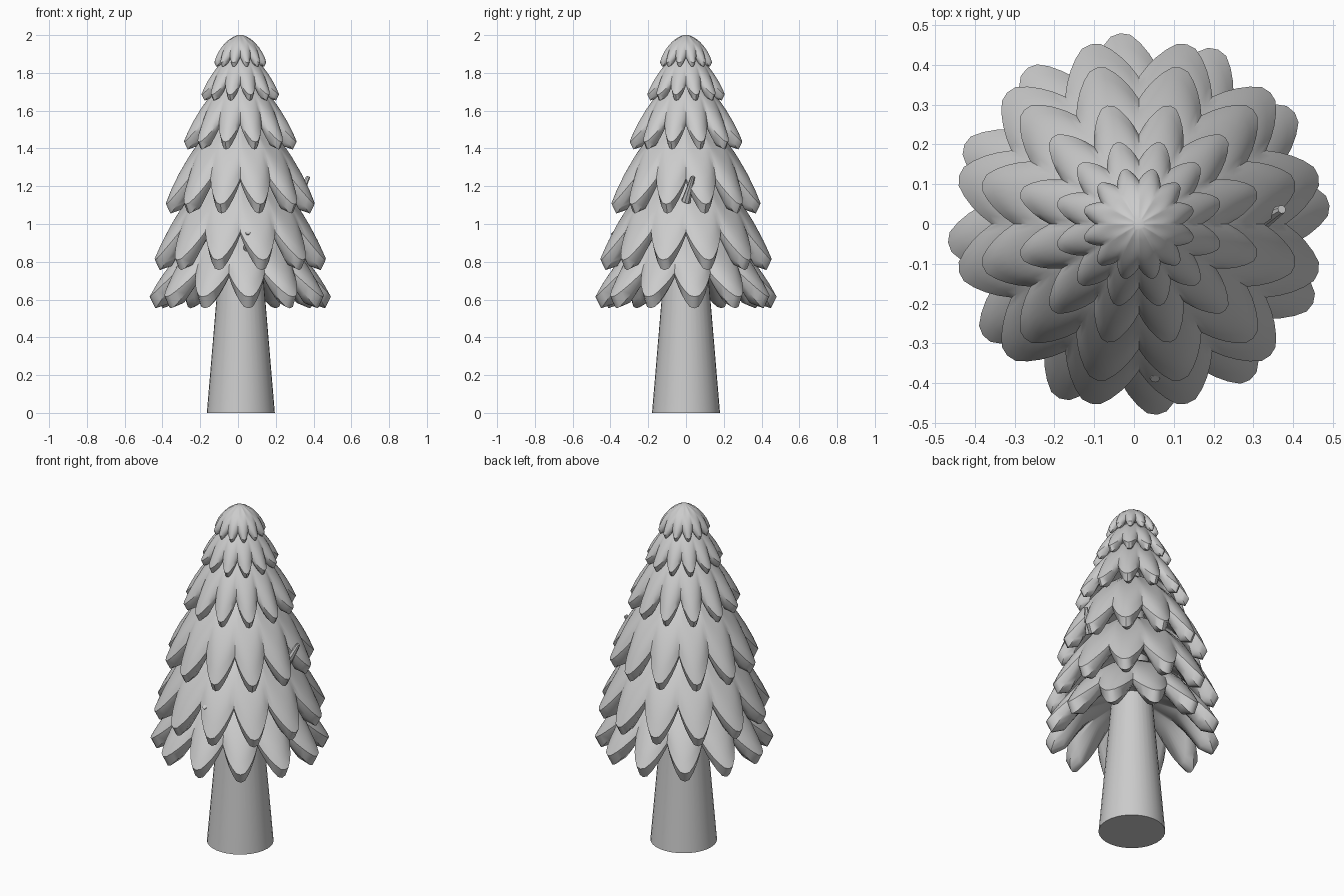
import bpy, bmesh, math
from mathutils import Vector

if "Cube" in bpy.data.objects:
    bpy.data.objects.remove(bpy.data.objects["Cube"])

CX = 0.012      # tree axis
LEAVES = 12
STEPS = 10      # columns per leaf


def finish(name, bm, angle=40):
    bmesh.ops.recalc_face_normals(bm, faces=bm.faces[:])
    me = bpy.data.meshes.new(name)
    bm.to_mesh(me)
    bm.free()
    ob = bpy.data.objects.new(name, me)
    bpy.context.collection.objects.link(ob)
    bpy.context.view_layer.objects.active = ob
    ob.select_set(True)
    bpy.ops.object.shade_smooth_by_angle(angle=math.radians(angle))
    ob.select_set(False)
    return ob


def lerp(a, b, t):
    return a + (b - a) * t


def tier(name, top, tip, valley, bulge, thick, offset):
    """Skirt of pointed leaves: top, tip and valley are (radius, z)."""
    bm = bmesh.new()
    cols = []
    n = LEAVES * STEPS
    for i in range(n):
        u = abs((i % STEPS) / STEPS * 2 - 1)          # 0 on leaf ridge, 1 in valley
        w = 1 - max(0, (u - 0.12) / 0.88) ** 1.25
        a = math.radians(offset - 15) + 2 * math.pi * i / n
        r1, z1 = lerp(valley[0], tip[0], w), lerp(valley[1], tip[1], w)
        # outer surface, bowed outward
        pts = []
        rc = lerp(top[0], r1, 0.5) + bulge
        zc = lerp(top[1], z1, 0.5) + bulge * 0.6
        for k in range(8):
            t = k / 7
            pts.append(((1-t)**2*top[0] + 2*t*(1-t)*rc + t*t*r1,
                        (1-t)**2*top[1] + 2*t*(1-t)*zc + t*t*z1))
        # blunt end and hollow underside
        th = thick * (0.35 + 0.65 * w)
        pts.append((r1 - th * 0.45, z1 - th * 0.9))
        pts.append((r1 - th * 1.5, z1 - th * 0.55))
        pts.append((lerp(0.06, valley[0], 0.6), lerp(valley[1], top[1], 0.12)))
        pts.append((min(0.06, top[0] + 0.03), lerp(valley[1], top[1], 0.4)))
        cols.append([bm.verts.new((CX + r*math.cos(a), r*math.sin(a), z)) for r, z in pts])
    for i in range(n):
        c, d = cols[i], cols[(i + 1) % n]
        for k in range(len(c) - 1):
            bm.faces.new((c[k], d[k], d[k+1], c[k+1]))
    bm.faces.new([c[0] for c in cols])
    bm.faces.new([c[-1] for c in reversed(cols)])
    return finish(name, bm)


def rod(name, p, q, r1, r2, sides):
    p, q = Vector(p), Vector(q)
    bm = bmesh.new()
    bmesh.ops.create_cone(bm, cap_ends=True, segments=sides, radius1=r1, radius2=r2,
                          depth=(q - p).length)
    rot = (q - p).to_track_quat('Z', 'Y').to_matrix()
    bmesh.ops.rotate(bm, verts=bm.verts[:], matrix=rot)
    bmesh.ops.translate(bm, verts=bm.verts[:], vec=(p + q) / 2)
    return finish(name, bm)


# foliage tiers: top, tip, valley, bulge, thickness, rotation
tiers = [
    ((0.015, 2.00), (0.142, 1.855), (0.110, 1.890), 0.038, 0.025, 15),
    ((0.05, 1.90), (0.212, 1.685), (0.160, 1.745), 0.030, 0.035, 15),
    ((0.07, 1.77), (0.308, 1.435), (0.225, 1.540), 0.040, 0.045, 15),
    ((0.10, 1.54), (0.407, 1.105), (0.315, 1.240), 0.060, 0.055, 15),
    ((0.14, 1.26), (0.468, 0.810), (0.370, 0.960), 0.055, 0.060, 15),
    ((0.18, 0.97), (0.482, 0.615), (0.370, 0.740), 0.045, 0.068, 5.5),
]
for i, args in enumerate(tiers):
    tier(f"foliage_tier_{i + 1}", *args)

# trunk and two small twigs
rod("trunk", (0.015, 0, 0), (0.015, 0, 1.6), 0.18, 0.045, 32)
rod("side_twig", (0.31, 0.0, 1.12), (0.372, 0.037, 1.25), 0.025, 0.011, 8)
rod("front_twig", (0.05, -0.30, 0.87), (0.053, -0.39, 0.955), 0.022, 0.012, 8)
